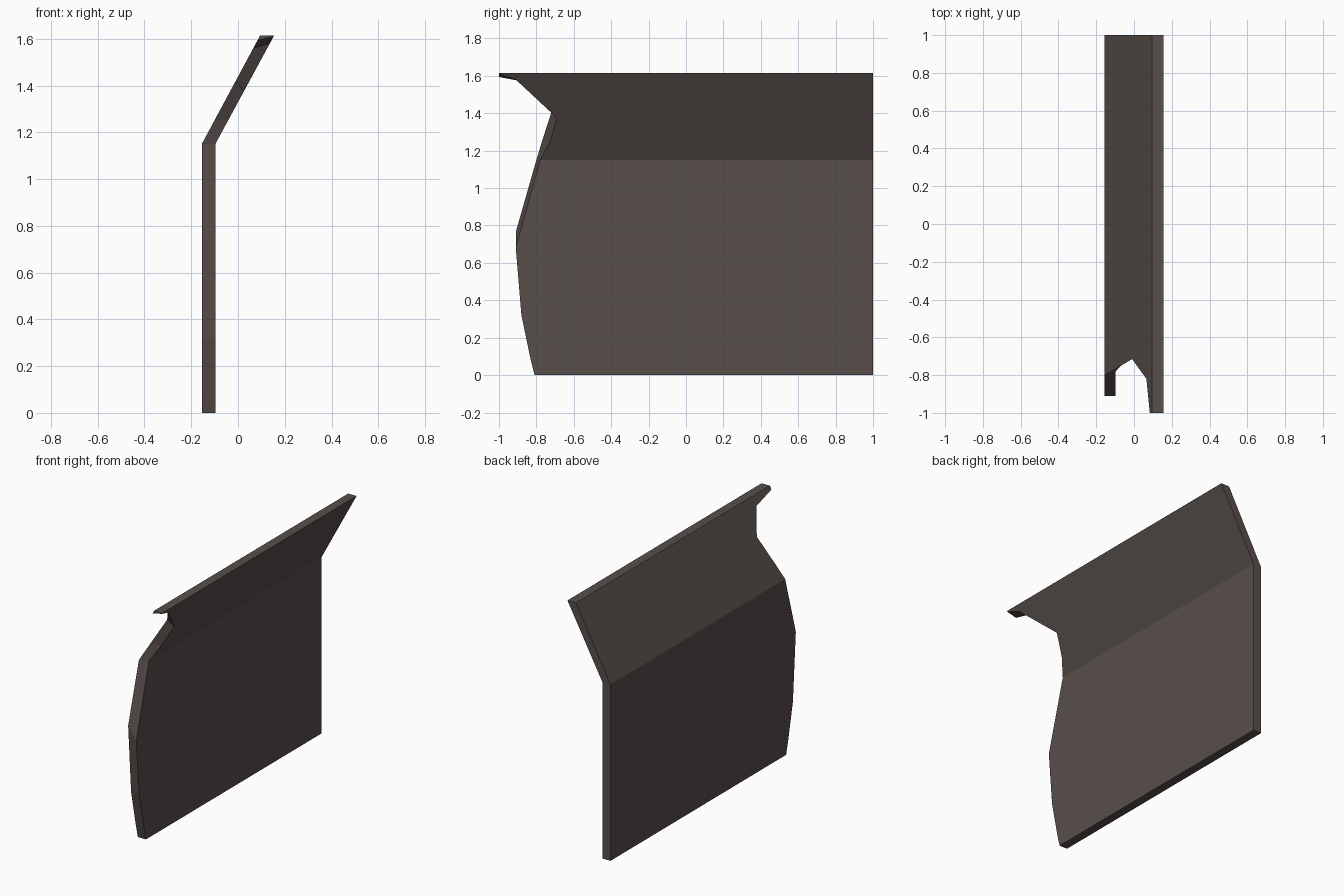
import bpy, bmesh

if "Cube" in bpy.data.objects:
    bpy.data.objects.remove(bpy.data.objects["Cube"])

BEND, TOP = 1.15, 1.615

# One flat colour
mat = bpy.data.materials.new("dark brown grey")
mat.diffuse_color = (0.098, 0.077, 0.070, 1)
mat.use_nodes = True
mat.node_tree.nodes["Principled BSDF"].inputs["Base Color"].default_value = mat.diffuse_color

# Broken end outlines as (y, z), bottom to top, for both faces of the wall
outer = [(-.81, 0), (-.83, .08), (-.88, .32), (-.91, .765), (-.80, BEND),
         (-.77, 1.25), (-.715, 1.42), (-.82, 1.56), (-1, 1.594), (-1, TOP)]
inner = [(-.81, 0), (-.83, .08), (-.88, .32), (-.91, .68), (-.78, BEND),
         (-.725, 1.25), (-.69, 1.375), (-.91, 1.58), (-1, 1.61), (-1, TOP)]
K = 4  # index of the bend in each outline


def x_at(z, x0, x1):
    """Upright below the bend, leaning to the right above it."""
    return x0 + max(0, z - BEND) / (TOP - BEND) * (x1 - x0)


bm = bmesh.new()


def side(outline, x0, x1):
    broken = [bm.verts.new((x_at(z, x0, x1), y, z)) for y, z in outline]
    straight = [bm.verts.new((x_at(z, x0, x1), 1, z)) for z in (0, BEND, TOP)]
    bm.faces.new(broken[:K + 1] + [straight[1], straight[0]])
    bm.faces.new(broken[K:] + [straight[2], straight[1]])
    # loop around the whole face rim
    return broken + straight[::-1]


# Wall faces, then the rim strip joining them
a = side(outer, -.155, .095)
b = side(inner, -.097, .155)
for i in range(len(a)):
    j = (i + 1) % len(a)
    bm.faces.new((a[i], a[j], b[j], b[i]))
bmesh.ops.recalc_face_normals(bm, faces=bm.faces)

mesh = bpy.data.meshes.new("broken_wall_panel")
bm.to_mesh(mesh)
bm.free()
mesh.materials.append(mat)
obj = bpy.data.objects.new("broken_wall_panel", mesh)
bpy.context.collection.objects.link(obj)
